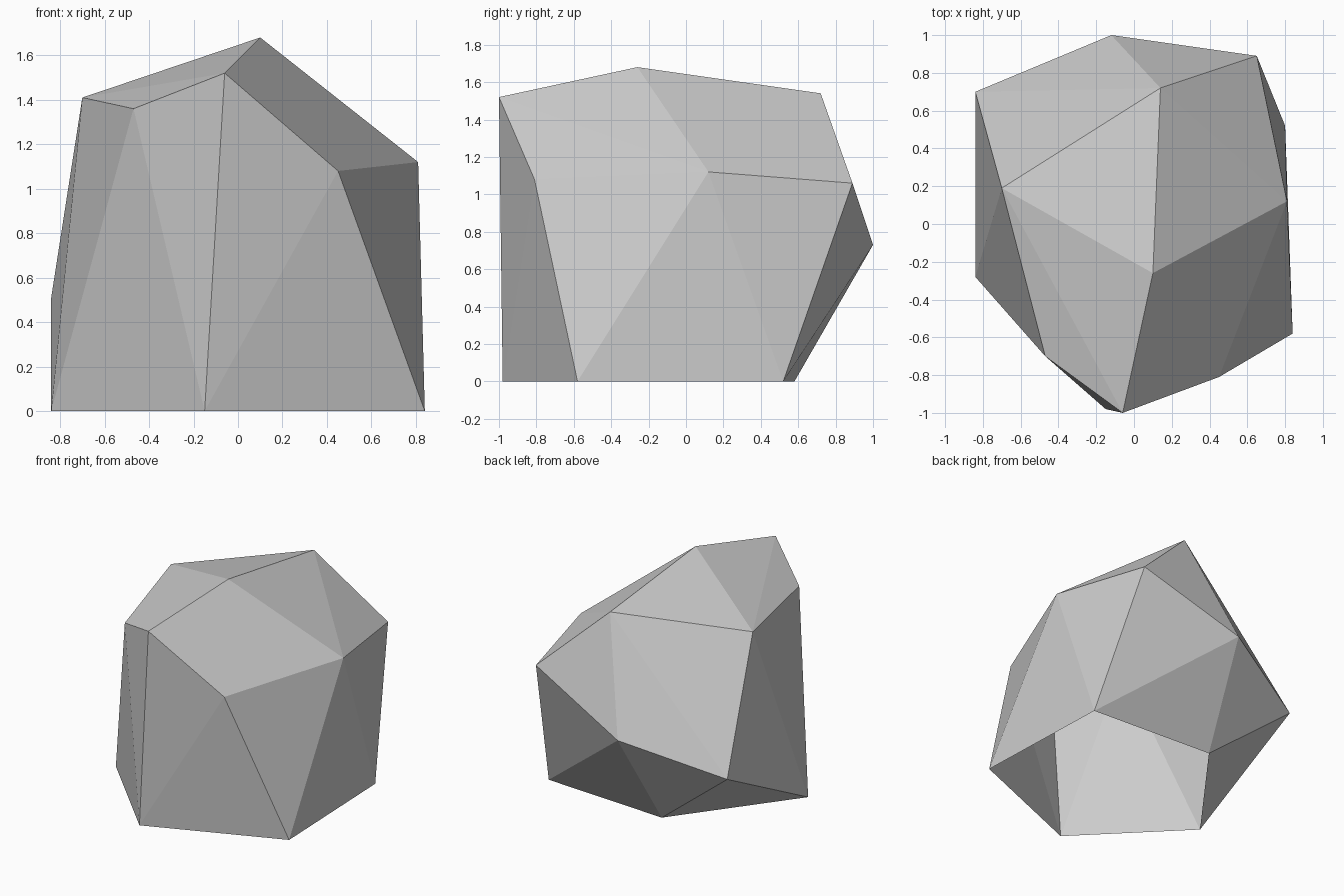
import bpy
import bmesh

cube = bpy.data.objects.get("Cube")
if cube:
    bpy.data.objects.remove(cube, do_unlink=True)


def make_material(name, color):
    """Flat single-colour material."""
    material = bpy.data.materials.new(name)
    material.use_nodes = True
    material.diffuse_color = color
    material.node_tree.nodes["Principled BSDF"].inputs["Base Color"].default_value = color
    return material


# Corner points of the boulder, from the ground up
footprint = [(-.15, -.98, 0), (.84, -.58, 0), (.8, .52, 0), (-.2, .58, 0), (-.84, -.28, 0)]
back_bulge = [(-.12, 1, .73), (-.84, .7, .51)]
shoulder = [(.45, -.81, 1.08), (.81, .12, 1.12), (.65, .89, 1.06)]
crown = [(-.06, -1, 1.52), (-.47, -.7, 1.36), (-.7, .19, 1.41), (.14, .72, 1.54), (.1, -.26, 1.68)]


def build_boulder(name, points, material):
    """Wrap the corner points in flat facets and leave the underside open."""
    bm = bmesh.new()
    for point in points:
        bm.verts.new(point)
    bmesh.ops.convex_hull(bm, input=bm.verts[:])
    bmesh.ops.recalc_face_normals(bm, faces=bm.faces[:])

    # Open underside
    underside = [face for face in bm.faces if all(v.co.z < .001 for v in face.verts)]
    bmesh.ops.delete(bm, geom=underside, context="FACES_ONLY")
    inner_edges = [edge for edge in bm.edges if not edge.link_faces]
    bmesh.ops.delete(bm, geom=inner_edges, context="EDGES")

    # Flat faceted shading
    for face in bm.faces:
        face.smooth = False
    mesh = bpy.data.meshes.new(name)
    bm.to_mesh(mesh)
    bm.free()
    mesh.materials.append(material)
    boulder = bpy.data.objects.new(name, mesh)
    bpy.context.collection.objects.link(boulder)
    return boulder


stone_grey = make_material("stone grey", (.6, .6, .6, 1))
build_boulder("boulder", footprint + back_bulge + shoulder + crown, stone_grey)
